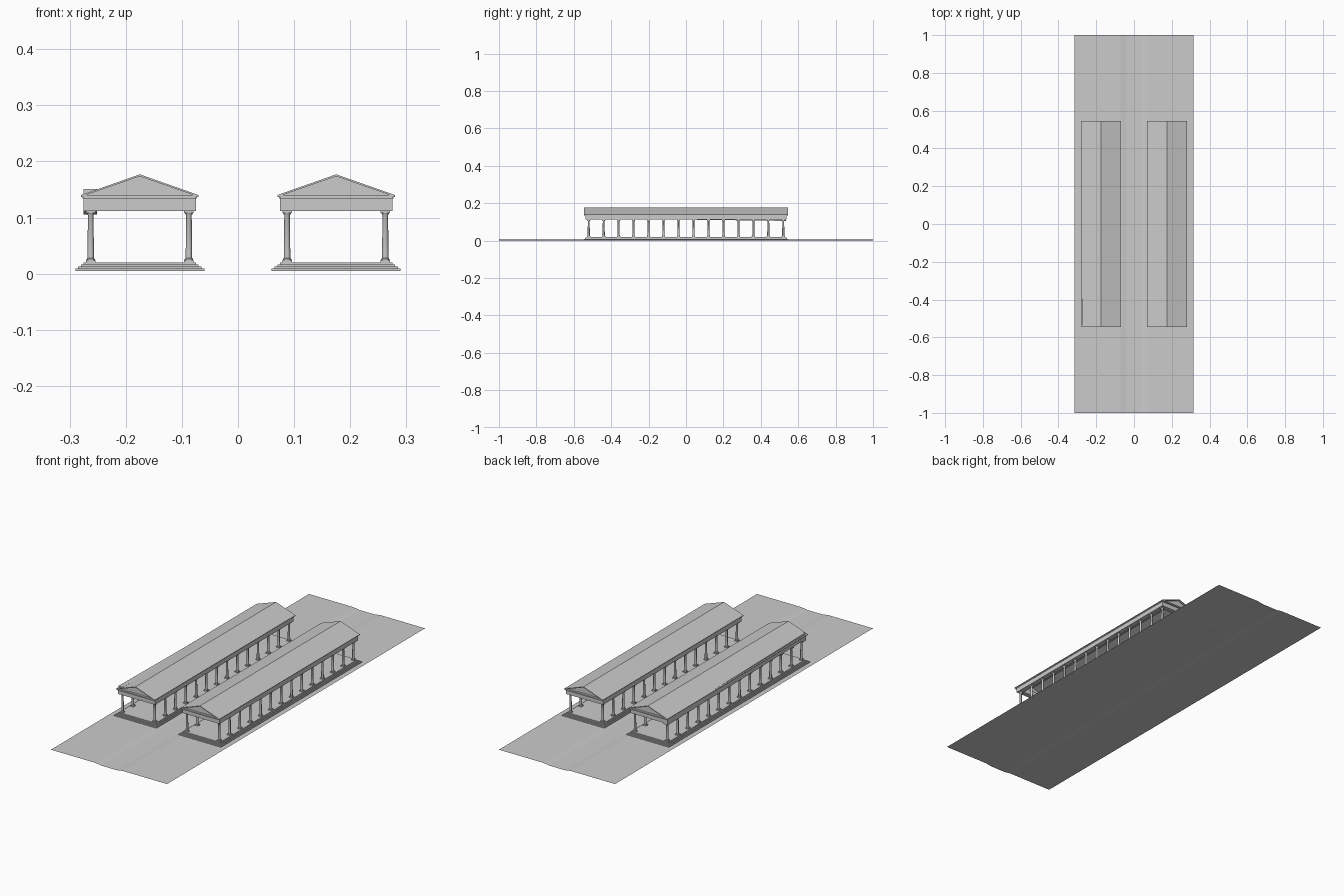
import bpy, bmesh, math

if "Cube" in bpy.data.objects:
    bpy.data.objects.remove(bpy.data.objects["Cube"])


def mesh_object(name, bm):
    bmesh.ops.recalc_face_normals(bm, faces=bm.faces)
    me = bpy.data.meshes.new(name)
    bm.to_mesh(me)
    bm.free()
    ob = bpy.data.objects.new(name, me)
    bpy.context.collection.objects.link(ob)
    return ob


def box(name, x0, x1, y0, y1, z0, z1, pitch=0):
    bm = bmesh.new()
    bmesh.ops.create_cube(bm, size=1)
    for v in bm.verts:
        v.co.x *= x1 - x0
        v.co.y *= y1 - y0
        v.co.z *= z1 - z0
    ob = mesh_object(name, bm)
    ob.location = ((x0 + x1) / 2, (y0 + y1) / 2, (z0 + z1) / 2)
    ob.rotation_euler.x = pitch
    return ob


def sweep(name, profile, y0, y1):
    # open x-z profile stretched along y
    bm = bmesh.new()
    a = [bm.verts.new((x, y0, z)) for x, z in profile]
    b = [bm.verts.new((x, y1, z)) for x, z in profile]
    for i in range(len(profile) - 1):
        bm.faces.new((a[i], a[i + 1], b[i + 1], b[i]))
    return mesh_object(name, bm)


def column_mesh():
    # turned shaft with square plinth and abacus
    bm = bmesh.new()
    prof = [(.0075, .024), (.0075, .026), (.0058, .028), (.0050, .104), (.0072, .108)]
    n = 12
    rings = [[bm.verts.new((r * math.cos(2 * math.pi * k / n), r * math.sin(2 * math.pi * k / n), z))
              for k in range(n)] for r, z in prof]
    for lo, hi in zip(rings, rings[1:]):
        for k in range(n):
            bm.faces.new((lo[k], lo[(k + 1) % n], hi[(k + 1) % n], hi[k])).smooth = True
    for z0, z1 in ((.020, .024), (.108, .112)):
        for v in bmesh.ops.create_cube(bm, size=1)['verts']:
            v.co.x *= .017
            v.co.y *= .017
            v.co.z = (z0 + z1) / 2 + v.co.z * (z1 - z0)
    ob = mesh_object("column", bm)
    ob.data.set_sharp_from_angle(angle=math.radians(35))
    return ob


# ground sheet with a shallow sunken road
G = .005
sweep("ground", [(-.315, G), (-.075, G), (-.06, .003), (-.042, 0), (.042, 0),
                 (.06, .003), (.075, G), (.315, G)], -1, 1)

column = column_mesh()
first = True
for side, c in (("left", -.175), ("right", .175)):
    # stepped platform
    for i in range(4):
        w = .115 - .005 * i
        e = .546 - .005 * i
        box(side + "_step", c - w, c + w, -e, e, G + .00375 * i, G + .00375 * (i + 1))
    # two rows of columns
    for dx in (-.0875, .0875):
        for k in range(14):
            if first:
                ob, first = column, False
            else:
                ob = bpy.data.objects.new(side + "_column", column.data)
                bpy.context.collection.objects.link(ob)
            ob.location = (c + dx, -.52 + .08 * k, 0)
    # beams carried by the columns; the left outer one has slipped to a tilt
    for s in (-1, 1):
        xa, xb = sorted((c + s * .1, c + s * .076))
        tilt = -.0205 if side == "left" and s < 0 else 0
        box(side + "_side_beam", xa, xb, -.535, .535, .112, .135 if not tilt else .144, 0 if not tilt else -.013)
        box(side + "_end_beam", c - .1, c + .1, s * .524 - .012, s * .524 + .012, .112, .135)
        # cornice strips
        xa, xb = sorted((c + s * .105, c + s * .08))
        box(side + "_side_cornice", xa, xb, -.545, .545, .137, .140)
        xa, xb = sorted((c + s * .102, c + s * .08))
        box(side + "_side_fillet", xa, xb, -.54, .54, .134, .137)
        box(side + "_end_cornice", c - .1, c + .1, s * .53 - .015, s * .53 + .015, .134, .140)
        # gable wall
        bm = bmesh.new()
        bm.faces.new([bm.verts.new((c + x, s * .535, z))
                      for x, z in ((-.098, .140), (.098, .140), (0, .174))])
        mesh_object(side + "_gable", bm)
    # gabled roof shell
    sweep(side + "_roof", [(c - .105, .140), (c, .177), (c + .105, .140),
                           (c + .096, .140), (c, .1735), (c - .096, .140)], -.545, .545)
    bm = bmesh.new()
    for y in (-.545, .545):
        for s in (-1, 1):
            bm.faces.new([bm.verts.new((c + s * x, y, z)) for x, z in
                          ((.105, .140), (0, .177), (0, .1735), (.096, .140))])
    mesh_object(side + "_roof_edge", bm)
